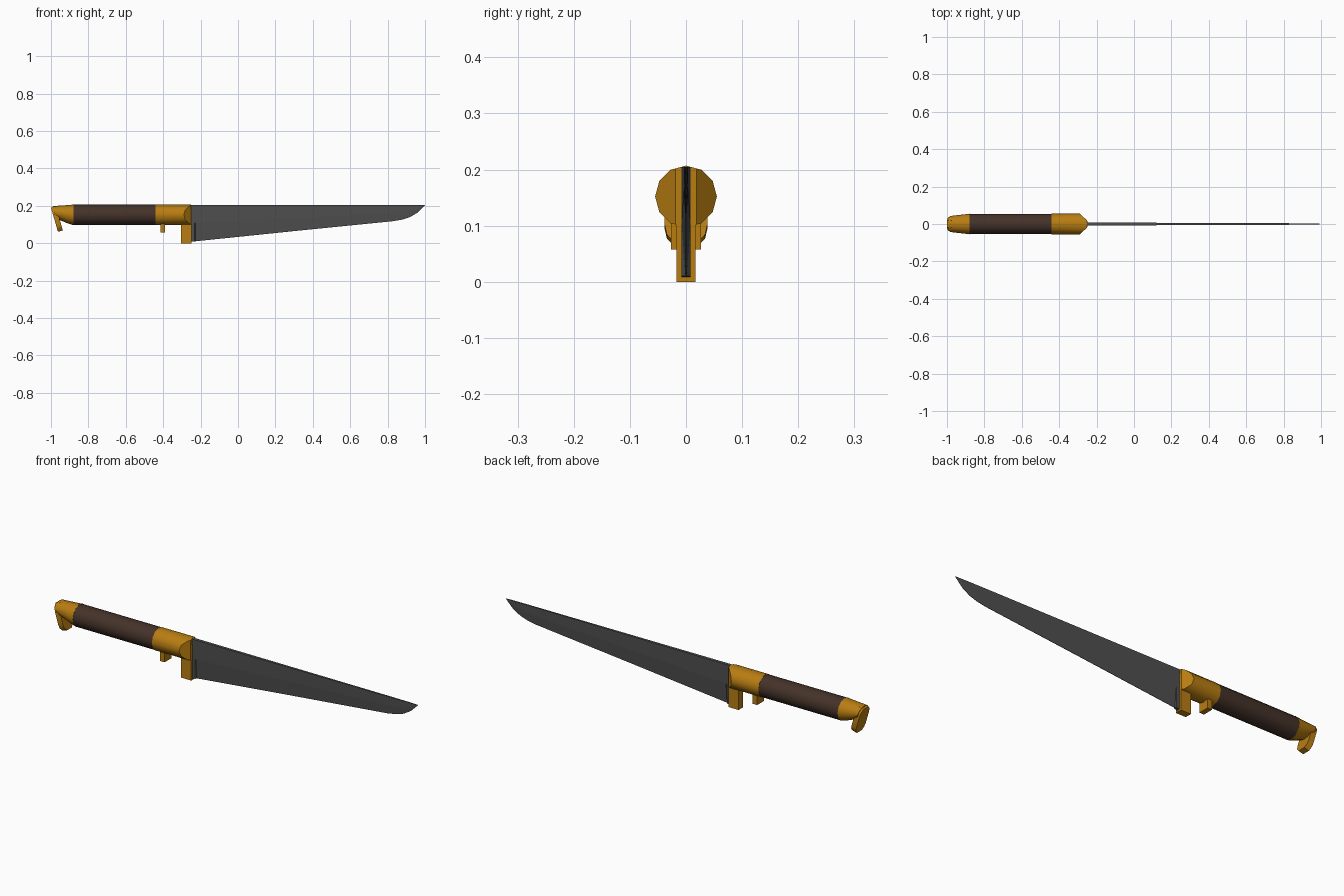
import bpy, bmesh, math
from mathutils import Vector

if "Cube" in bpy.data.objects:
    bpy.data.objects.remove(bpy.data.objects["Cube"])


def material(name, rgb):
    m = bpy.data.materials.new(name)
    m.diffuse_color = (*rgb, 1)
    m.use_nodes = True
    m.node_tree.nodes["Principled BSDF"].inputs["Base Color"].default_value = m.diffuse_color
    return m


BRASS = material("brass", (0.48, 0.205, 0.006))
WOOD = material("dark wood", (0.058, 0.032, 0.022))
STEEL = material("dark steel", (0.078, 0.078, 0.078))


def finish(bm, name, mat, smooth=False):
    bmesh.ops.recalc_face_normals(bm, faces=bm.faces)
    me = bpy.data.meshes.new(name)
    bm.to_mesh(me)
    bm.free()
    ob = bpy.data.objects.new(name, me)
    bpy.context.collection.objects.link(ob)
    me.materials.append(mat)
    if smooth:
        bpy.ops.object.select_all(action='DESELECT')
        ob.select_set(True)
        bpy.context.view_layer.objects.active = ob
        bpy.ops.object.shade_smooth_by_angle(angle=math.radians(35))
    return ob


def loft(rings):
    """Skin a list of equal-length closed rings and cap both ends."""
    bm = bmesh.new()
    vs = [[bm.verts.new(p) for p in r] for r in rings]
    n = len(vs[0])
    for a, b in zip(vs, vs[1:]):
        for i in range(n):
            j = (i + 1) % n
            bm.faces.new((a[i], a[j], b[j], b[i]))
    bm.faces.new(vs[0])
    bm.faces.new(vs[-1])
    return bm


def ring(x, z, ry, rz, lean=0.0, n=12):
    """Upright oval ring; lean shifts x with height."""
    pts = []
    for i in range(n):
        a = 2 * math.pi * i / n
        dz = rz * math.sin(a)
        pts.append((x + lean * dz, ry * math.cos(a), z + dz))
    return pts


def box(name, x0, x1, y, z0, z1, mat):
    sec = lambda x: [(x, -y, z0), (x, y, z0), (x, y, z1), (x, -y, z1)]
    return finish(loft([sec(x0), sec(x1)]), name, mat)


R, ZC = 0.055, 0.152

# wooden grip
finish(loft([ring(-0.88, ZC, R - .001, R - .001), ring(-0.44, ZC, R - .001, R - .001)]),
       "grip", WOOD, True)

# brass collar, its front corners sliced off on both sides
bm = loft([ring(-0.44, ZC, R, R), ring(-0.25, ZC, R, R)])
for s in (-1, 1):
    cut = bmesh.ops.bisect_plane(bm, geom=bm.verts[:] + bm.edges[:] + bm.faces[:],
                                 plane_co=(-0.25, s * 0.019, ZC),
                                 plane_no=Vector((0.036, s * 0.04, 0)).normalized(),
                                 clear_outer=True)
    edges = [e for e in cut['geom_cut'] if isinstance(e, bmesh.types.BMEdge)]
    bmesh.ops.contextual_create(bm, geom=edges)
finish(bm, "collar", BRASS, True)

# guard and small lug under the collar
box("guard", -0.304, -0.248, 0.017, 0.0, 0.18, BRASS)
box("lug", -0.414, -0.389, 0.027, 0.058, 0.14, BRASS)

# tapered pommel
finish(loft([ring(-0.88, ZC, R, R),
             ring(-0.91, 0.155, 0.051, 0.049),
             ring(-0.965, 0.163, 0.045, 0.037, -0.2),
             ring(-0.983, 0.166, 0.042, 0.033, -0.25)]), "pommel", BRASS, True)

# leaning hook: a rounded tongue with thickness along its normal
down = Vector((0.28, 0, -0.96))
normal = Vector((0.96, 0, 0.28))
top = Vector((-1.0, 0, 0.19))
outline = [(0, .02), (.016, .034), (.035, .038), (.10, .038), (.118, .034), (.134, .019)]
outline += [(u, -y) for u, y in reversed(outline)]
tongue = [[top + down * u + normal * t + Vector((0, y, 0)) for u, y in outline]
          for t in (0, 0.027)]
finish(loft(tongue), "hook", BRASS, True)

# blade: (x, bottom z, half thickness, half edge thickness)
ZT = 0.205
stations = [(-0.25, 0.008, .008, .008), (-0.232, 0.01, .008, .008),
            (-0.228, 0.0105, .008, .001), (0.3, 0.065, .006, .001),
            (0.83, 0.118, .004, .001), (0.88, 0.127, .0036, .001),
            (0.92, 0.140, .0032, .001), (0.96, 0.164, .0025, .001),
            (1.0, 0.2035, .001, .0005)]
rings = []
for x, zb, w, e in stations:
    zm = zb + 0.5 * (ZT - zb)
    half = [(w, ZT), (w, zm), (e, zb)]
    rings.append([(x, y, z) for y, z in half] + [(x, -y, z) for y, z in reversed(half)])
finish(loft(rings), "blade", STEEL)
